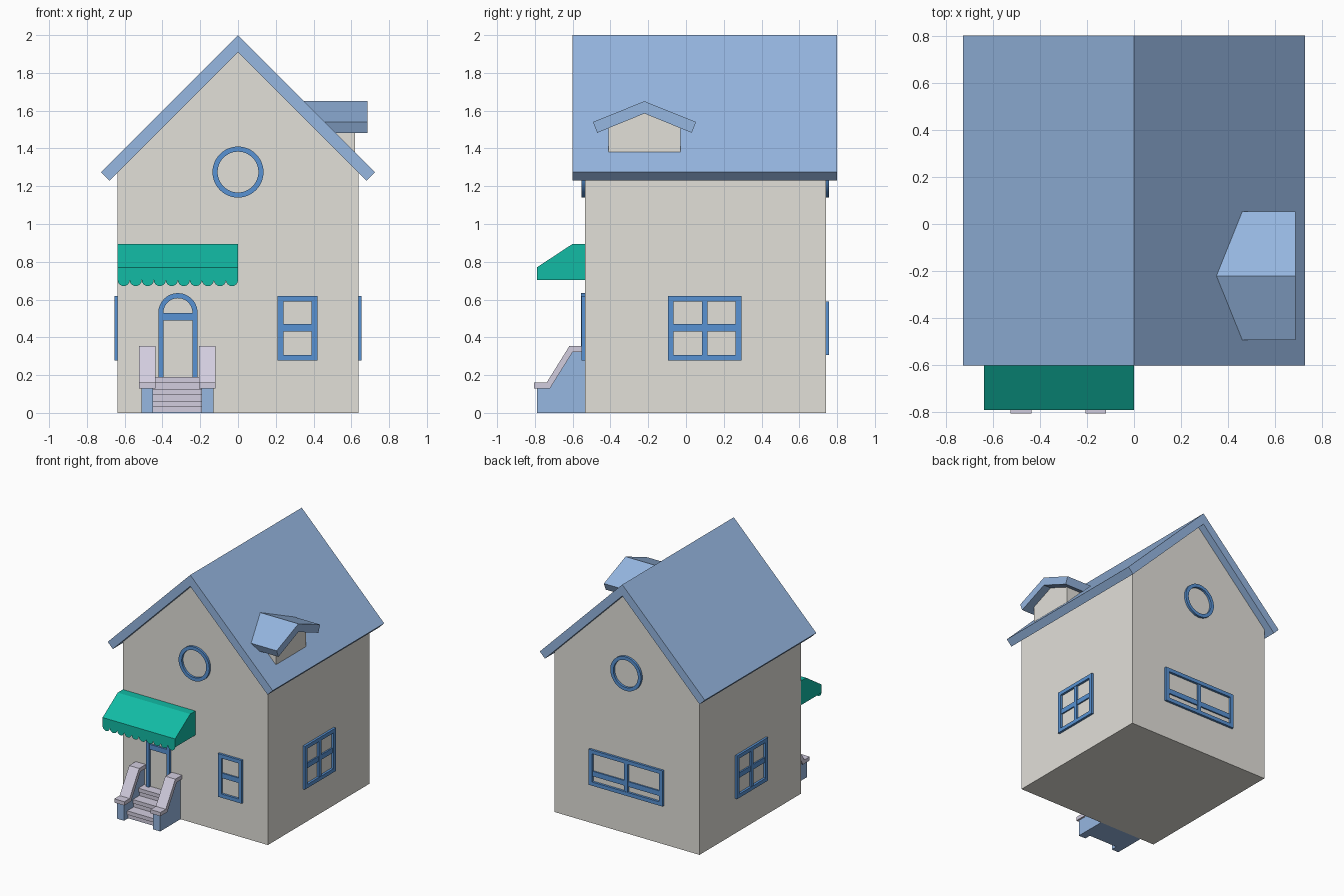
import bpy, bmesh, math

cube = bpy.data.objects.get("Cube")
if cube:
    bpy.data.objects.remove(cube, do_unlink=True)


def material(name, rgb):
    lin = [((c / 255 + 0.055) / 1.055) ** 2.4 for c in rgb] + [1]
    m = bpy.data.materials.new(name)
    m.use_nodes = True
    m.diffuse_color = lin
    m.node_tree.nodes["Principled BSDF"].inputs["Base Color"].default_value = lin
    return m


PLASTER = material("warm grey plaster", (226, 224, 217))
ROOF = material("pale blue", (150, 183, 225))
TRIM = material("window blue", (88, 146, 211))
GREEN = material("awning green", (18, 187, 165))
STONE = material("lavender stone", (210, 205, 223))

HALF, FRONT, BACK = 0.637, -0.535, 0.74


# Each mapping turns (across, up, outward) into a point
def along_y(u, v, d): return (u, d, v)
def along_x(u, v, d): return (d, u, v)
def on_front(u, v, d): return (u, FRONT - d, v)
def on_back(u, v, d): return (u, BACK + d, v)
def on_right(u, v, d): return (HALF + d, u, v)
def on_left(u, v, d): return (-HALF - d, u, v)


def finish(name, bm, mat):
    bmesh.ops.recalc_face_normals(bm, faces=bm.faces)
    me = bpy.data.meshes.new(name)
    bm.to_mesh(me)
    bm.free()
    me.materials.append(mat)
    ob = bpy.data.objects.new(name, me)
    bpy.context.collection.objects.link(ob)
    return ob


def prism(name, profile, place, d0, d1, mat):
    bm = bmesh.new()
    a = [bm.verts.new(place(u, v, d0)) for u, v in profile]
    b = [bm.verts.new(place(u, v, d1)) for u, v in profile]
    bm.faces.new(a)
    bm.faces.new(b)
    n = len(a)
    for i in range(n):
        j = (i + 1) % n
        bm.faces.new((a[i], a[j], b[j], b[i]))
    return finish(name, bm, mat)


def rect(u0, u1, v0, v1):
    return [(u0, v0), (u1, v0), (u1, v1), (u0, v1)]


def ring(name, outer, inner, place, depth, mat, closed=True):
    bm = bmesh.new()
    rows = [[bm.verts.new(place(u, v, d)) for u, v in pts]
            for pts, d in ((outer, 0), (outer, depth), (inner, depth), (inner, 0))]
    n = len(outer)
    for i in range(n if closed else n - 1):
        j = (i + 1) % n
        for k in range(4):
            p, q = rows[k], rows[(k + 1) % 4]
            bm.faces.new((p[i], p[j], q[j], q[i]))
    if not closed:
        for i in (0, n - 1):
            bm.faces.new([row[i] for row in rows])
    return finish(name, bm, mat)


def window(name, place, u0, u1, v0, v1, bar0, bar1, mullion):
    t = 0.03
    ring(name + "_frame", rect(u0, u1, v0, v1),
         rect(u0 + t, u1 - t, v0 + t, v1 - t), place, 0.018, TRIM)
    prism(name + "_crossbar", rect(u0 + t, u1 - t, bar0, bar1), place, 0, 0.011, TRIM)
    if mullion:
        mid = (u0 + u1) / 2
        prism(name + "_mullion", rect(mid - t / 2, mid + t / 2, v0 + t, v1 - t),
              place, 0, 0.015, TRIM)


def arc(cu, cv, r, start, end, n):
    return [(cu + r * math.cos(start + (end - start) * i / n),
             cv + r * math.sin(start + (end - start) * i / n)) for i in range(n + 1)]


def gable_roof(cu, top, half, end, low, under):
    """Chevron section with ends cut square to the slope."""
    return [(cu, top), (cu + half, end), (cu + under[0], low), (cu, under[1]),
            (cu - under[0], low), (cu - half, end)]


# House body and main roof
prism("house_body", [(-HALF, 0), (HALF, 0), (HALF, 1.273), (0, 1.91), (-HALF, 1.273)],
      along_y, FRONT, BACK, PLASTER)
prism("main_roof", gable_roof(0, 2.0, 0.725, 1.275, 1.23, (0.68, 1.91)),
      along_y, -0.6, 0.8, ROOF)

# Dormer
prism("dormer_body", [(-0.41, 1.3), (-0.03, 1.3), (-0.03, 1.51), (-0.22, 1.585),
                      (-0.41, 1.51)], along_x, 0.4, 0.62, PLASTER)
prism("dormer_roof", gable_roof(-0.22, 1.65, 0.273, 1.54, 1.483, (0.25, 1.585)),
      along_x, 0.34, 0.685, ROOF)

# Windows
window("front_window", on_front, 0.21, 0.42, 0.277, 0.62, 0.43, 0.47, False)
for name, place in (("right_window", on_right), ("left_window", on_left)):
    window(name, place, -0.095, 0.293, 0.277, 0.62, 0.43, 0.47, True)
window("back_window", on_back, -0.325, 0.325, 0.307, 0.59, 0.38, 0.42, True)

for name, place in (("front_round_window", on_front), ("back_round_window", on_back)):
    outer, inner = (arc(0, 1.275, r, 0, 2 * math.pi, 48)[:-1] for r in (0.135, 0.108))
    ob = ring(name, outer, inner, place, 0.018, TRIM)
    bpy.context.view_layer.objects.active = ob
    ob.select_set(True)
    bpy.ops.object.shade_smooth_by_angle()
    ob.select_set(False)

# Arched door frame with transom
DOOR = -0.318


def arch(r):
    return [(DOOR + r, 0.18)] + arc(DOOR, 0.53, r, 0, math.pi, 24) + [(DOOR - r, 0.18)]


ring("door_frame", arch(0.104), arch(0.077), on_front, 0.02, TRIM, closed=False)
prism("door_transom", rect(DOOR - 0.077, DOOR + 0.077, 0.49, 0.53), on_front, 0, 0.014, TRIM)

# Awning: thin sheet with side panels and scalloped valance
bm = bmesh.new()
section = [(FRONT, 0.895), (-0.6, 0.895), (-0.79, 0.77), (-0.79, 0.703)]
sides = [[bm.verts.new((x, y, z)) for y, z in section] for x in (-HALF, 0)]
for i in range(3):
    bm.faces.new((sides[0][i], sides[1][i], sides[1][i + 1], sides[0][i + 1]))
for x, side in zip((-HALF, 0), sides):
    bm.faces.new(side + [bm.verts.new((x, FRONT, 0.703))])
COUNT = 10
r = HALF / COUNT / 2
for i in range(COUNT):
    pts = arc(-HALF + (2 * i + 1) * r, 0.703, r, math.pi, 2 * math.pi, 8)
    bm.faces.new([bm.verts.new((x, -0.79, z)) for x, z in pts])
finish("awning", bm, GREEN)

# Steps: treads with a small nosing over each riser
for i in range(3):
    top, y = 0.19 - 0.0633 * i, -0.61 - 0.07 * i
    prism("step_tread", rect(-0.45, -0.19, top - 0.03, top), along_y, y, FRONT, STONE)
    prism("step_riser", rect(-0.45, -0.19, 0.004, top - 0.03), along_y, y + 0.012, FRONT, STONE)
prism("step_base", rect(-0.45, -0.19, 0, 0.004), along_y, -0.738, FRONT, ROOF)

# Stair side walls and their copings
slope = [(-0.72, 0.13), (-0.6, 0.322), (FRONT, 0.322)]
for x in (-0.48, -0.162):
    prism("stair_wall", [(FRONT, 0), (-0.79, 0), (-0.79, 0.13)] + slope,
          along_x, x - 0.031, x + 0.031, ROOF)
    prism("stair_coping", [(-0.805, 0.13)] + slope +
          [(FRONT, 0.353), (-0.618, 0.353), (-0.738, 0.16), (-0.805, 0.16)],
          along_x, x - 0.044, x + 0.044, STONE)
